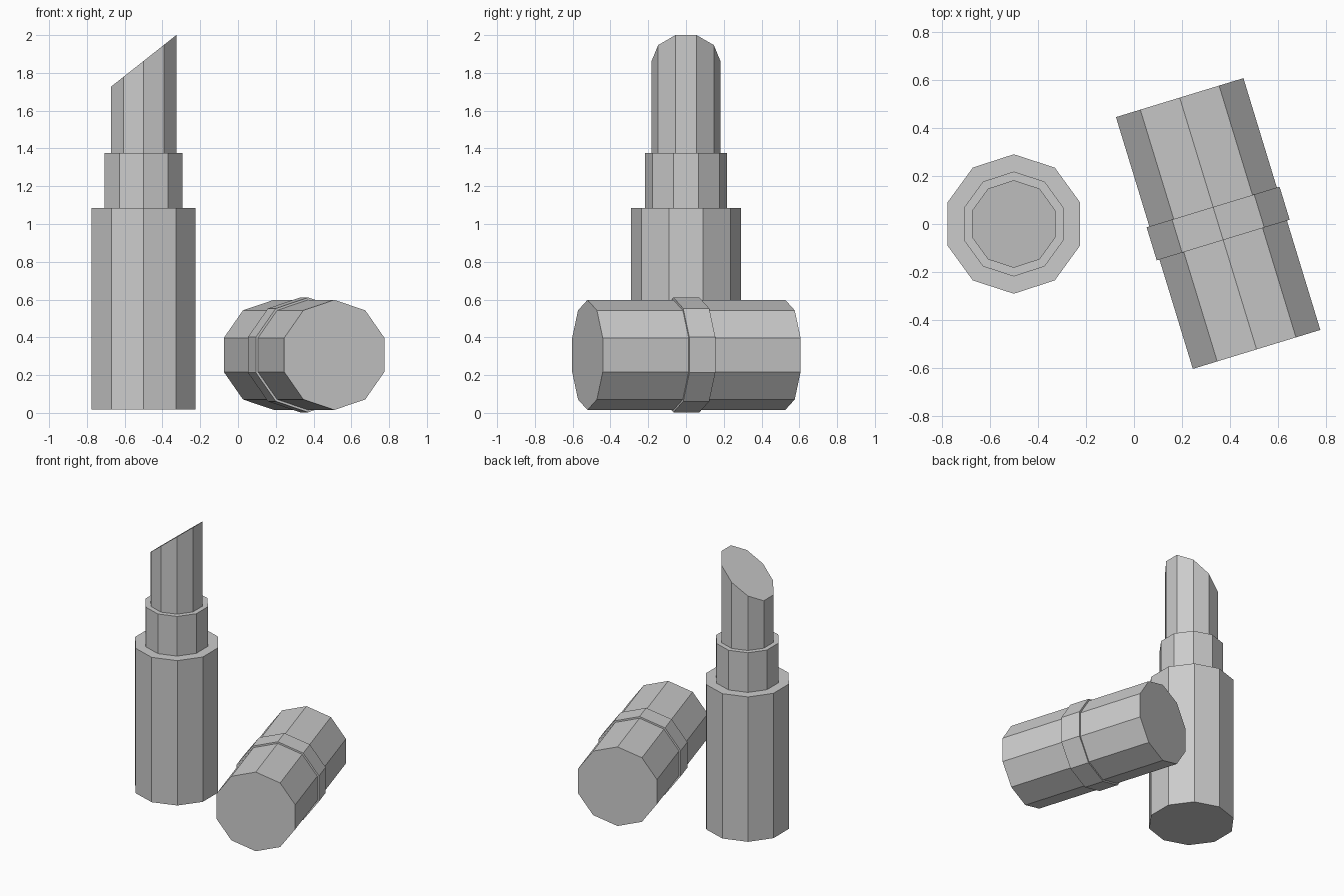
import bpy, bmesh, math
from mathutils import Matrix, Vector

if "Cube" in bpy.data.objects:
    bpy.data.objects.remove(bpy.data.objects["Cube"])

SIDES = 10

grey = bpy.data.materials.new("plain grey")
grey.use_nodes = True
colour = (0.6, 0.6, 0.6, 1)
grey.diffuse_color = colour
grey.node_tree.nodes["Principled BSDF"].inputs["Base Color"].default_value = colour


def prism(name, radius, bottom, top, matrix, slope=0.0):
    """Flat-shaded ten-sided prism with a corner on local +y; slope tilts the top along x."""
    bm = bmesh.new()
    rings = []
    for z, tilt in ((bottom, 0.0), (top, slope)):
        ring = []
        for i in range(SIDES):
            a = math.pi / 2 + math.tau * i / SIDES
            x, y = radius * math.cos(a), radius * math.sin(a)
            ring.append(bm.verts.new((x, y, z + tilt * x)))
        rings.append(ring)
    low, high = rings
    bm.faces.new(reversed(low))
    bm.faces.new(high)
    for i in range(SIDES):
        j = (i + 1) % SIDES
        bm.faces.new((low[i], low[j], high[j], high[i]))
    mesh = bpy.data.meshes.new(name)
    bm.to_mesh(mesh)
    bm.free()
    mesh.materials.append(grey)
    obj = bpy.data.objects.new(name, mesh)
    obj.matrix_world = matrix
    bpy.context.collection.objects.link(obj)
    return obj


# Upright tube: holder, inner sleeve and slant-cut stick
upright = Matrix.Translation((-0.5, 0, 0))
prism("holder", 0.29, 0.018, 1.085, upright)
prism("inner_sleeve", 0.218, 1.085, 1.377, upright)
prism("slanted_stick", 0.182, 1.377, 1.863, upright, slope=0.79)

# Cap lying on its side, with a raised band around the middle
axis = Vector((-0.292, 0.956, 0)).normalized()
up = Vector((0, 0, 1))
side = up.cross(axis)
lying = Matrix((side, up, axis)).transposed().to_4x4()
lying.translation = (0.35, 0.002, 0.307)
prism("cap", 0.2915, -0.5475, 0.5475, lying)
prism("cap_band", 0.304, -0.072, 0.072, lying)
